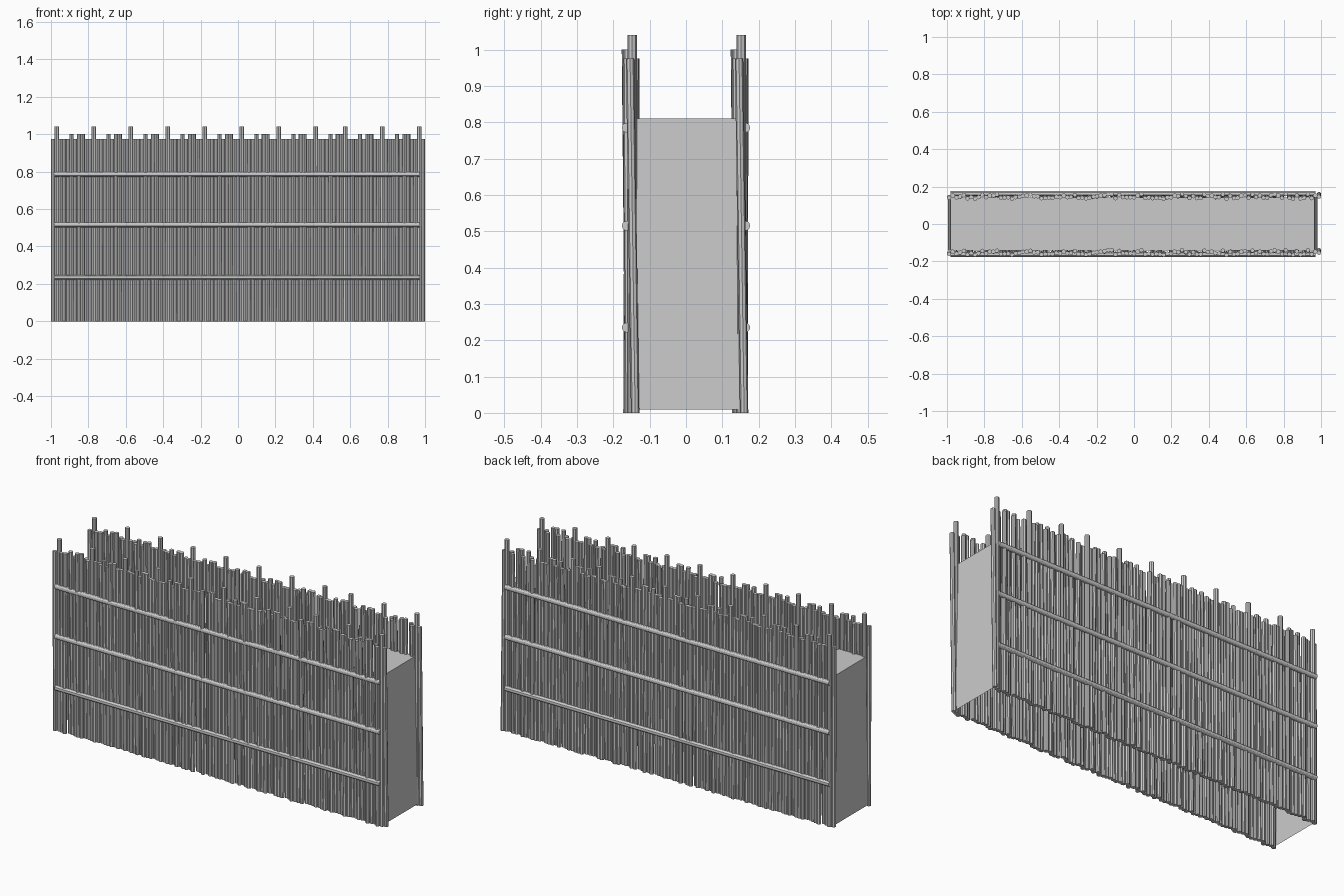
import bpy, bmesh, random
from mathutils import Vector, Matrix

if "Cube" in bpy.data.objects:
    bpy.data.objects.remove(bpy.data.objects["Cube"])

random.seed(4)
ROWS = (("front", -0.15), ("back", 0.15))


def add_rod(bm, a, b, r, sides=8):
    a, b = Vector(a), Vector(b)
    d = b - a
    rot = d.to_track_quat('Z', 'Y').to_matrix().to_4x4()
    bmesh.ops.create_cone(bm, cap_ends=True, segments=sides, radius1=r, radius2=r,
                          depth=d.length, matrix=Matrix.Translation((a + b) / 2) @ rot)


def finish(name, bm, smooth=True):
    me = bpy.data.meshes.new(name)
    bm.to_mesh(me)
    bm.free()
    ob = bpy.data.objects.new(name, me)
    bpy.context.collection.objects.link(ob)
    if smooth:
        bpy.ops.object.select_all(action='DESELECT')
        ob.select_set(True)
        bpy.context.view_layer.objects.active = ob
        bpy.ops.object.shade_smooth_by_angle()
    return ob


# Upright sticks: tall posts at intervals, medium and short sticks between
TALL = (1, 11, 21, 31, 41, 51, 61, 71, 79, 89, 99)
sticks = []
since = 0
for i in range(101):
    x = -0.989 + i * 0.01978
    since = 0 if i in TALL else since + 1
    if i in TALL:
        h, y0, y1, r = 1.04, 0.002, 0.002, 0.0125
    elif since in (4, 6, 7):
        h, y0, y1, r = 1.0, random.uniform(-0.008, 0.008), random.uniform(-0.016, -0.006), 0.0115
    else:
        h, y0, y1, r = 0.975, random.uniform(-0.012, 0.01), random.uniform(-0.012, 0.011), 0.0115
    if i == 100:
        y0, y1 = 0.01, -0.004
    sticks.append((x, y0, y1, h, r))

for name, yc in ROWS:
    bm = bmesh.new()
    for x, y0, y1, h, r in sticks:
        add_rod(bm, (x, yc + y0, 0), (x, yc + y1, h), r)
    finish(name + "_sticks", bm)

    # Horizontal rails on the outer side
    bm = bmesh.new()
    y = yc + (-0.013 if yc < 0 else 0.013)
    for z in (0.235, 0.515, 0.785):
        add_rod(bm, (-0.98, y, z), (0.97, y, z), 0.0135, 12)
    finish(name + "_rails", bm)

# Earth fill: top and two end faces only, open below and at the sides
bm = bmesh.new()
top, ends = [], []
for x, xb in ((-0.982, -0.995), (0.966, 0.98)):
    t = [bm.verts.new((x, s * 0.143, 0.81)) for s in (-1, 1)]
    b = [bm.verts.new((xb, s * 0.143, 0.01)) for s in (-1, 1)]
    top.append(t)
    ends.append((t, b))
bm.faces.new((top[0][0], top[1][0], top[1][1], top[0][1]))
for t, b in ends:
    bm.faces.new((t[0], b[0], b[1], t[1]))
bmesh.ops.recalc_face_normals(bm, faces=bm.faces)
bm.normal_update()
if max(bm.faces, key=lambda f: f.calc_area()).normal.z < 0:
    bmesh.ops.reverse_faces(bm, faces=bm.faces)
finish("earth_fill", bm, smooth=False)
